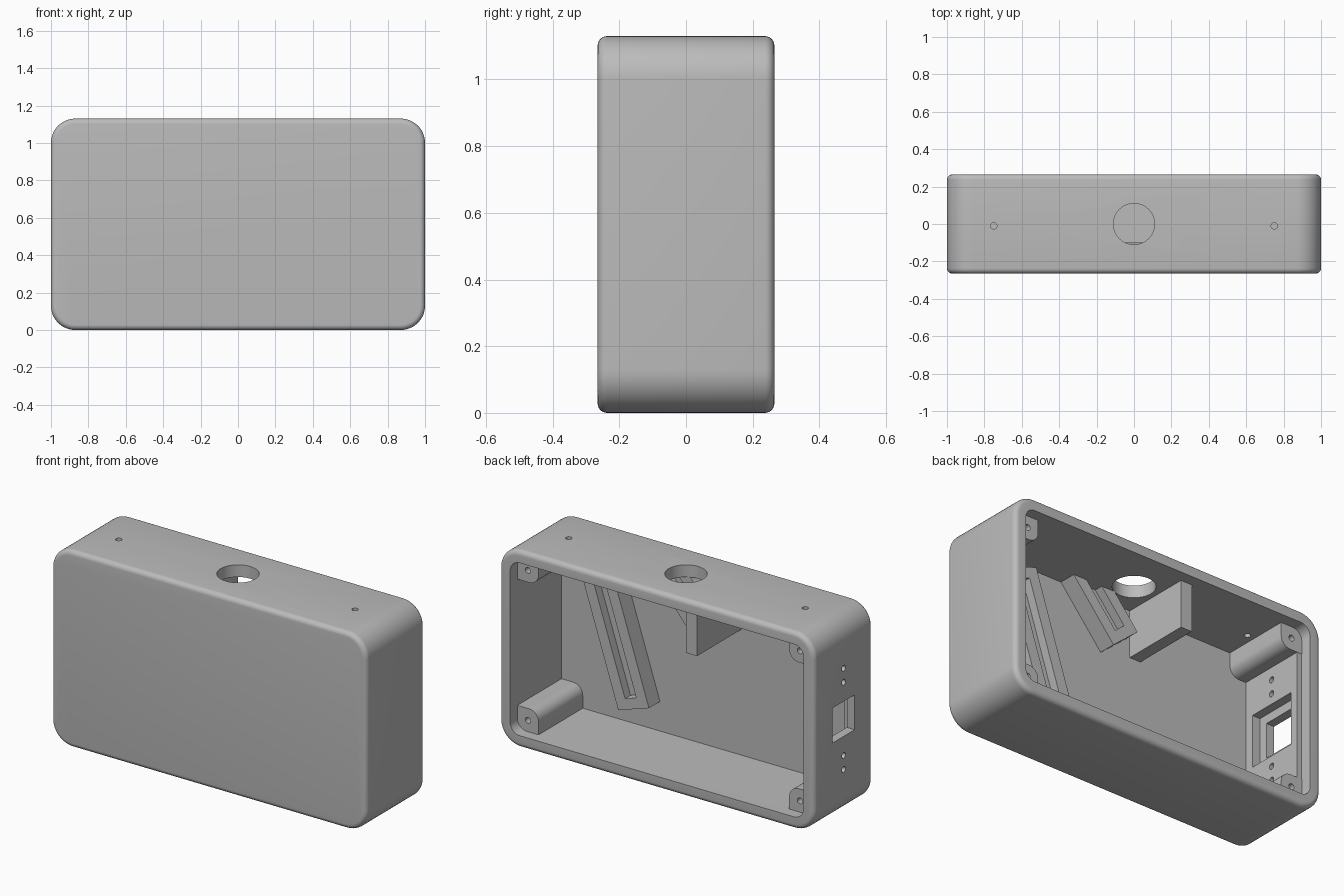
import bpy, bmesh, math
from mathutils import Matrix, Vector

old = bpy.data.objects.get("Cube")
if old:
    bpy.data.objects.remove(old, do_unlink=True)

W, D, H = 1.0, 0.265, 1.13          # half width, half depth, full height
MID = H / 2
WALL, FLOOR, LEDGE = 0.07, -0.2, 0.2

grey = bpy.data.materials.new("plain grey plastic")
grey.use_nodes = True
colour = (0.5, 0.5, 0.5, 1)
grey.diffuse_color = colour
grey.node_tree.nodes["Principled BSDF"].inputs["Base Color"].default_value = colour


def make(name, bm):
    bmesh.ops.recalc_face_normals(bm, faces=bm.faces)
    mesh = bpy.data.meshes.new(name)
    bm.to_mesh(mesh)
    bm.free()
    mesh.materials.append(grey)
    obj = bpy.data.objects.new(name, mesh)
    bpy.context.collection.objects.link(obj)
    return obj


def box(name, x0, x1, y0, y1, z0, z1):
    bm = bmesh.new()
    bmesh.ops.create_cube(bm, size=1)
    bmesh.ops.scale(bm, vec=(x1 - x0, y1 - y0, z1 - z0), verts=bm.verts)
    bmesh.ops.translate(bm, vec=((x0 + x1) / 2, (y0 + y1) / 2, (z0 + z1) / 2), verts=bm.verts)
    return make(name, bm)


def cylinder(name, centre, radius, length, axis, sides=24):
    bm = bmesh.new()
    turn = Vector((0, 0, 1)).rotation_difference(Vector(axis)).to_matrix().to_4x4()
    bmesh.ops.create_cone(bm, cap_ends=True, segments=sides, radius1=radius, radius2=radius,
                          depth=length, matrix=Matrix.Translation(centre) @ turn)
    return make(name, bm)


def rounded_loft(name, layers, radius, steps=12):
    """Loft rounded rectangles; each layer is (inset from outside, y)."""
    bm = bmesh.new()
    rings = []
    for inset, y in layers:
        r = radius - inset
        ring = []
        for k, (sx, sz) in enumerate(((1, 1), (-1, 1), (-1, -1), (1, -1))):
            for i in range(steps + 1):
                a = math.pi / 2 * (k + i / steps)
                ring.append(bm.verts.new((sx * (W - radius) + r * math.cos(a), y,
                                          MID + sz * (MID - radius) + r * math.sin(a))))
        rings.append(ring)
    for a, b in zip(rings, rings[1:]):
        for i in range(len(a)):
            j = (i + 1) % len(a)
            bm.faces.new((a[i], a[j], b[j], b[i]))
    bm.faces.new(rings[0])
    bm.faces.new(rings[-1])
    return make(name, bm)


def combine(target, tool, operation):
    """Apply a boolean and remove the tool."""
    mod = target.modifiers.new("boolean", "BOOLEAN")
    mod.object, mod.operation, mod.solver = tool, operation, "EXACT"
    bpy.context.view_layer.update()
    result = target.evaluated_get(bpy.context.evaluated_depsgraph_get())
    mesh = bpy.data.meshes.new_from_object(result)
    target.modifiers.clear()
    target.data = mesh
    bpy.data.objects.remove(tool, do_unlink=True)


def smooth(obj):
    bpy.ops.object.select_all(action="DESELECT")
    obj.select_set(True)
    bpy.context.view_layer.objects.active = obj
    bpy.ops.object.shade_smooth_by_angle(angle=math.radians(30))


# Outer shell with filleted front and back edges, then hollowed from the back
FILLET = 0.028
arc = [(FILLET * (1 - math.sin(t)), D - FILLET * (1 - math.cos(t)))
       for t in (math.pi / 2 * i / 6 for i in range(7))]
layers = [(inset, -y) for inset, y in arc] + [(inset, y) for inset, y in reversed(arc)]
enclosure = rounded_loft("enclosure", layers, 0.13)
combine(enclosure, rounded_loft("cavity", [(WALL, FLOOR), (WALL, D + 0.1)], 0.13), "DIFFERENCE")

# Thicker right wall that carries the socket
combine(enclosure, box("socket_wall", -W + 0.04, -0.9, FLOOR - 0.02, LEDGE - 0.002,
                       0.045, H - 0.045), "UNION")

# Screw posts in the four corners, rounded toward the inside
for sx in (-1, 1):
    for sz in (-1, 1):
        x, z = sx * 0.863, MID + sz * (MID - 0.135)
        xs = sorted((sx * 0.795, sx * 0.942))
        zs = sorted((MID + sz * (MID - 0.203), MID + sz * (MID - 0.058)))
        post = box("post", xs[0], xs[1], FLOOR - 0.02, LEDGE, zs[0], zs[1])
        bm = bmesh.new()
        bm.from_mesh(post.data)
        inner = [e for e in bm.edges
                 if all(abs(v.co.x) < 0.85 and abs(v.co.z - MID) < MID - 0.15 for v in e.verts)]
        bmesh.ops.bevel(bm, geom=inner, offset=0.06, segments=8, profile=0.5, affect="EDGES")
        bm.to_mesh(post.data)
        bm.free()
        combine(enclosure, post, "UNION")
        combine(enclosure, cylinder("screw_hole", (x, LEDGE, z), 0.017, 0.4, (0, 1, 0)),
                "DIFFERENCE")

# Socket window with its inner recess and four screw holes
combine(enclosure, box("recess", -0.95, -0.85, -0.15, 0.15, MID - 0.15, MID + 0.15), "DIFFERENCE")
combine(enclosure, box("window", -1.1, -0.8, -0.1, 0.1, MID - 0.1, MID + 0.1), "DIFFERENCE")
for dz in (-0.29, -0.21, 0.21, 0.29):
    combine(enclosure, cylinder("socket_hole", (-0.95, 0, MID + dz), 0.017, 0.3, (1, 0, 0)),
            "DIFFERENCE")

# Large button hole and two small holes in the top
for x, y, r, n in ((0, 0, 0.11, 48), (-0.75, -0.01, 0.017, 24), (0.75, -0.01, 0.017, 24)):
    combine(enclosure, cylinder("top_hole", (x, y, H), r, 0.3, (0, 0, 1), n), "DIFFERENCE")
smooth(enclosure)


# Slotted rails on the inside of the front wall
def rail(name, corner, lean, length, slot_end):
    width, margin = 0.205, 0.065
    obj = box(name, -width, 0, FLOOR - 0.01, -0.1, 0, length)
    combine(obj, box("slot", -width + margin, -margin, -0.15, 0, 0.06, slot_end), "DIFFERENCE")
    bm = bmesh.new()
    bm.from_mesh(obj.data)
    bm.transform(Matrix.Translation((corner[0], 0, corner[1])) @ Matrix.Rotation(lean, 4, "Y"))
    cut = bmesh.ops.bisect_plane(bm, geom=bm.verts[:] + bm.edges[:] + bm.faces[:],
                                 plane_co=(0, 0, H - WALL), plane_no=(0, 0, 1), clear_outer=True)
    rim = [e for e in cut["geom_cut"] if isinstance(e, bmesh.types.BMEdge)]
    if rim:
        bmesh.ops.contextual_create(bm, geom=rim)
    bm.to_mesh(obj.data)
    bm.free()


rail("long_rail", (0.5, 0.176), math.radians(18), 0.81, 0.75)
rail("short_rail", (0.05, 0.75), math.radians(40), 0.42, 0.5)

# Upright divider hanging from the top wall
box("divider", -0.21, -0.14, FLOOR - 0.01, LEDGE, 0.79, H - 0.05)
